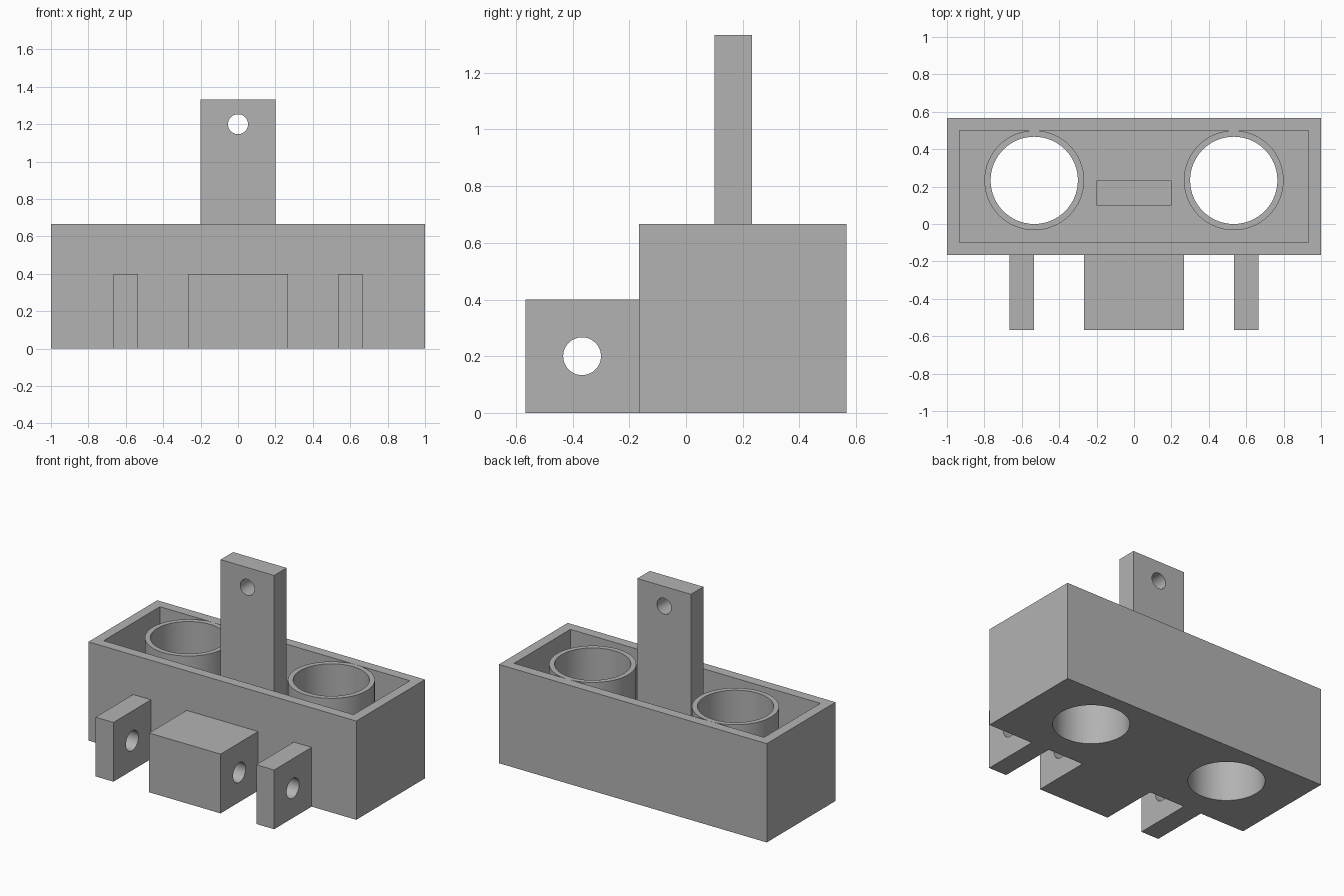
import bpy
import math
from mathutils import Vector

if "Cube" in bpy.data.objects:
    bpy.data.objects.remove(bpy.data.objects["Cube"])

U = 1 / 15                      # base module: wall thickness
WALL_TOP = 10 * U
TUBE_X, TUBE_Y = 8 * U, 3.5 * U
BORE_R = 3.5 * U

grey = bpy.data.materials.new("plain grey")
grey.use_nodes = True
colour = (0.45, 0.45, 0.45, 1)
grey.diffuse_color = colour
grey.node_tree.nodes["Principled BSDF"].inputs["Base Color"].default_value = colour


def finish(name):
    obj = bpy.context.object
    obj.name = obj.data.name = name
    obj.data.materials.append(grey)
    return obj


def box(name, low, high):
    low, high = Vector(low) * U, Vector(high) * U
    bpy.ops.mesh.primitive_cube_add(size=1, location=(low + high) / 2)
    obj = finish(name)
    obj.scale = high - low
    bpy.ops.object.transform_apply(location=False, rotation=False, scale=True)
    return obj


def cylinder(name, radius, depth, location, rotation=(0, 0, 0)):
    bpy.ops.mesh.primitive_cylinder_add(
        vertices=64, radius=radius, depth=depth, location=location, rotation=rotation)
    return finish(name)


def cut(obj, cutter):
    mod = obj.modifiers.new("cut", "BOOLEAN")
    mod.operation, mod.solver, mod.object = "DIFFERENCE", "EXACT", cutter
    bpy.ops.object.select_all(action="DESELECT")
    bpy.context.view_layer.objects.active = obj
    obj.select_set(True)
    bpy.ops.object.modifier_apply(modifier=mod.name)
    bpy.ops.object.shade_smooth_by_angle(angle=math.radians(30))


# Open tray
tray = box("tray", (-15, -2.5, 0), (15, 8.5, 10))
cavity = box("cavity_cutter", (-14, -1.5, 1), (14, 7.5, 12))
cut(tray, cavity)
cutters = [cavity]

# Two tubes standing on the tray floor, open right through it
for side, sign in (("left", 1), ("right", -1)):
    bore = cylinder("bore_cutter", BORE_R, 2, (sign * TUBE_X, TUBE_Y, 0.4))
    tube = cylinder(side + "_tube", 4 * U, WALL_TOP - U,
                    (sign * TUBE_X, TUBE_Y, (WALL_TOP + U) / 2))
    cut(tube, bore)
    cut(tray, bore)
    cutters.append(bore)

# Upright hanging post with a hole near its top
post = box("post", (-3, 1.5, 1), (3, 3.5, 20))
post_hole = cylinder("post_hole_cutter", 0.8 * U, 1, (0, 2.5 * U, 18 * U),
                     (math.pi / 2, 0, 0))
cut(post, post_hole)

# Hinge lugs on the front, sharing one pin hole
pin_hole = cylinder("pin_hole_cutter", U, 3, (0, -5.5 * U, 3 * U),
                    (0, math.pi / 2, 0))
for name, x0, x1 in (("left_lug", 8, 10), ("hinge_block", -4, 4),
                     ("right_lug", -10, -8)):
    cut(box(name, (x0, -8.5, 0), (x1, -2.5, 6)), pin_hole)

for cutter in cutters + [post_hole, pin_hole]:
    bpy.data.objects.remove(cutter)
